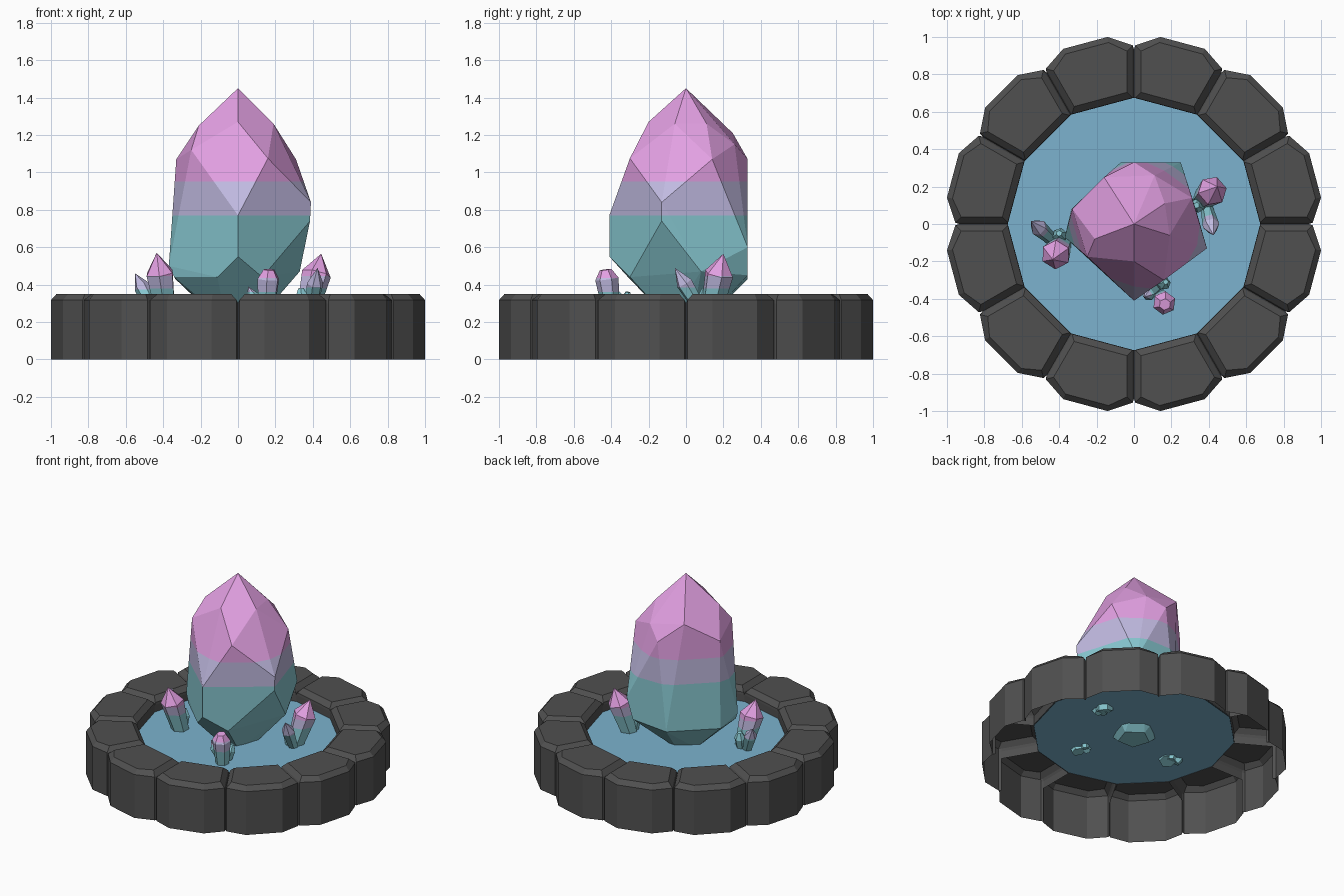
import bpy, bmesh, math
from mathutils import Vector

if "Cube" in bpy.data.objects:
    bpy.data.objects.remove(bpy.data.objects["Cube"])


def material(name, rgb):
    m = bpy.data.materials.new(name)
    m.diffuse_color = (*rgb, 1)
    m.use_nodes = True
    m.node_tree.nodes["Principled BSDF"].inputs["Base Color"].default_value = m.diffuse_color
    return m


STONE = material("dark stone", (0.080, 0.080, 0.080))
WATER = material("pool blue", (0.200, 0.450, 0.620))
BANDS = [material("crystal teal", (0.250, 0.590, 0.650)),
         material("crystal lavender", (0.530, 0.490, 0.750)),
         material("crystal pink", (0.760, 0.350, 0.760))]
WATER_Z = 0.25


def finish(bm, name, mats):
    me = bpy.data.meshes.new(name)
    bm.to_mesh(me)
    bm.free()
    for m in mats:
        me.materials.append(m)
    ob = bpy.data.objects.new(name, me)
    bpy.context.collection.objects.link(ob)
    return ob


def polar(r, deg, z):
    a = math.radians(deg)
    return Vector((r * math.cos(a), r * math.sin(a), z))


def crystal(name, points, lavender_z, pink_z):
    """Convex faceted gem, cut and coloured in height bands."""
    bm = bmesh.new()
    for p in points:
        bm.verts.new(p)
    bmesh.ops.convex_hull(bm, input=bm.verts[:])
    loose = [v for v in bm.verts if not v.link_faces]
    bmesh.ops.delete(bm, geom=loose, context='VERTS')
    bmesh.ops.dissolve_limit(bm, angle_limit=math.radians(5),
                             verts=bm.verts[:], edges=bm.edges[:])
    for z in (lavender_z, pink_z):
        bmesh.ops.bisect_plane(bm, geom=bm.verts[:] + bm.edges[:] + bm.faces[:],
                               plane_co=(0, 0, z), plane_no=(0, 0, 1))
    bmesh.ops.recalc_face_normals(bm, faces=bm.faces[:])
    for f in bm.faces:
        z = f.calc_center_median().z
        f.material_index = (z > lavender_z) + (z > pink_z)
    return finish(bm, name, BANDS)


def shard(name, base, tip, r, lavender_z=9, pink_z=10, cap=0.0, shoulder=0.68, sides=6):
    """Small leaning crystal: tapered foot, wide shoulder, pointed or blunt cap."""
    base, tip = Vector((*base, WATER_Z - 0.02)), Vector(tip)
    turn = (tip - base).to_track_quat('Z', 'Y')
    pts = []
    for t, rad in ((0, r * 0.7), (shoulder, r), (1, r * cap)):
        for i in range(sides):
            pts.append(base.lerp(tip, t) + turn @ polar(rad, 360 / sides * i, 0))
            if rad == 0:
                break
    crystal(name, pts, lavender_z, pink_z)


# ring of twelve hollow, bevelled stones, joined by narrow grooves
def stone(index):
    mid = 15 + 30 * index
    bm = bmesh.new()

    def loop(inset, z, gap):
        out = []
        for r, side, g in ((0.675, -1, gap), (0.935, -1, gap), (0.955, -1, 0.007), (1.01, -0.5, 0),
                           (1.01, 0.5, 0), (0.955, 1, 0.007), (0.935, 1, gap), (0.675, 1, gap)):
            r2 = r + inset if r < 0.8 else r - inset
            half = 15 - math.degrees((g + inset) / r2) if abs(side) == 1 else 14
            out.append(bm.verts.new(polar(r2, mid + side * half, z)))
        return out

    top, rim = loop(0.03, 0.35, 0.007), loop(0, 0.317, 0.007)
    low, base, foot = loop(0, 0.30, 0), loop(0, WATER_Z - 0.005, 0), loop(0, 0, 0)
    bm.faces.new(top)
    n = len(top)
    for i in range(n):
        j = (i + 1) % n
        # the outer wall reaches the ground, the hidden sides stop at the water
        end = foot if 1 <= i <= 5 else base
        for a, b in ((top, rim), (rim, low), (low, end)):
            bm.faces.new((a[i], b[i], b[j], a[j]))
    bmesh.ops.delete(bm, geom=[v for v in bm.verts if not v.link_faces], context='VERTS')
    bmesh.ops.dissolve_limit(bm, angle_limit=0.01, verts=bm.verts[:], edges=bm.edges[:])
    bmesh.ops.recalc_face_normals(bm, faces=bm.faces[:])
    bm.normal_update()
    if max(bm.faces, key=lambda f: f.calc_center_median().z).normal.z < 0:
        bmesh.ops.reverse_faces(bm, faces=bm.faces[:])
    finish(bm, f"rim_stone_{index + 1}", [STONE])


for k in range(12):
    stone(k)

# pool surface
bm = bmesh.new()
bm.faces.new([bm.verts.new(polar(0.678, 30 * i, WATER_Z)) for i in range(12)])
finish(bm, "pool_water", [WATER])

# large central crystal: five-fold crown over an irregular body
pts = [(0, 0, 1.45)]
pts += [(0, -0.2, 1.27), (0.19, -0.06, 1.26), (0.165, 0.11, 1.26), (0.11, 0.26, 1.15),
        (-0.16, 0.25, 1.21), (-0.21, -0.08, 1.25)]
pts += [(0.16, -0.30, 1.075), (0.31, 0.14, 1.07), (0, 0.33, 1.07),
        (-0.33, 0.08, 1.07), (-0.25, -0.175, 1.12)]
pts += [(0, -0.41, 0.77), (0, -0.41, 0.55), (0.39, -0.13, 0.84), (0.385, -0.13, 0.74),
        (0.25, 0.33, 0.60), (-0.37, -0.07, 0.50)]
pts += [(-0.11, -0.31, 0.44), (0.13, -0.30, 0.44), (0.33, 0.08, 0.47), (0.20, 0.33, 0.45),
        (-0.07, 0.33, 0.43), (-0.335, 0.08, 0.43), (-0.34, -0.09, 0.44)]
pts += [polar(0.11, 90 + 72 * i, 0.21) for i in range(5)]
crystal("main_crystal", pts, 0.77, 0.95)

# three clusters of small crystals
shard("front_shard_tall", (0.15, -0.395), (0.165, -0.43, 0.48), 0.063, 0.36, 0.435, cap=0.5, shoulder=0.8)
shard("front_shard_short", (0.12, -0.345), (0.055, -0.39, 0.39), 0.036, 0.36, 9)
shard("front_shard_tiny", (0.145, -0.33), (0.17, -0.31, 0.36), 0.035, cap=0.4)

shard("left_shard_tall", (-0.385, -0.11), (-0.435, -0.19, 0.57), 0.08, 0.38, 0.445)
shard("left_shard_short", (-0.43, -0.09), (-0.55, 0.015, 0.46), 0.045, 0.375, 9)
shard("left_shard_tiny", (-0.39, -0.08), (-0.40, -0.05, 0.37), 0.04, cap=0.4)

shard("right_shard_tall", (0.365, 0.13), (0.445, 0.20, 0.565), 0.08, 0.38, 0.445)
shard("right_shard_short", (0.385, 0.10), (0.425, -0.06, 0.49), 0.045, 0.385, 9)
shard("right_shard_tiny", (0.355, 0.10), (0.335, 0.10, 0.38), 0.04, cap=0.4)
